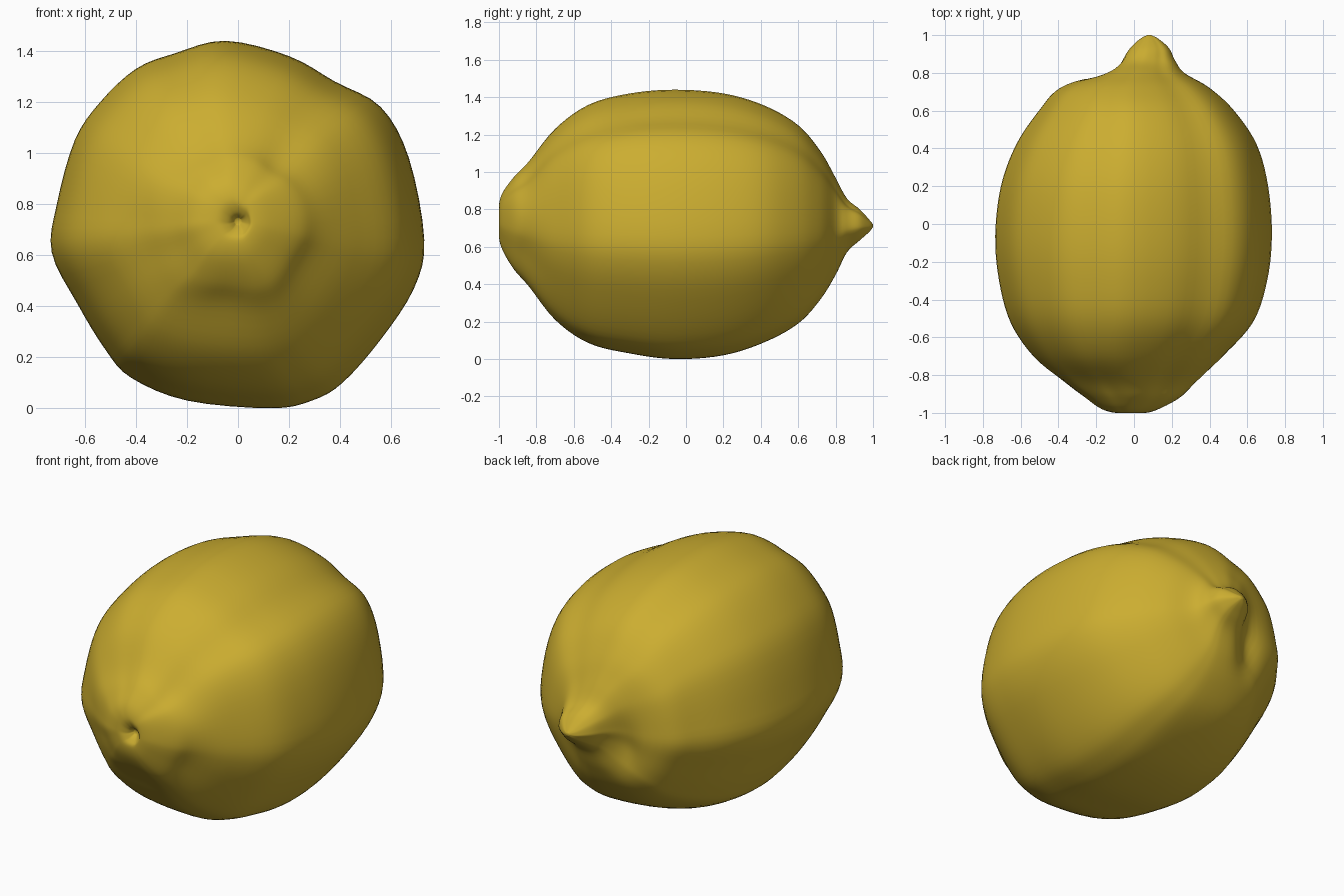
import bpy, bmesh, math
from mathutils import Vector

if "Cube" in bpy.data.objects:
    bpy.data.objects.remove(bpy.data.objects["Cube"])

# Rings along the fruit: y, x left, x right, z bottom, z top
RINGS = [
    (-0.955, -0.012, 0.012, 0.72, 0.745),
    (-0.985, -0.04, 0.04, 0.69, 0.77),
    (-1.00, -0.09, 0.06, 0.655, 0.82),
    (-0.98, -0.17, 0.13, 0.58, 0.89),
    (-0.92, -0.26, 0.24, 0.48, 0.97),
    (-0.84, -0.37, 0.32, 0.39, 1.05),
    (-0.70, -0.53, 0.47, 0.21, 1.23),
    (-0.52, -0.65, 0.63, 0.085, 1.36),
    (-0.30, -0.71, 0.705, 0.03, 1.42),
    (-0.06, -0.73, 0.73, 0.00, 1.44),
    (0.20, -0.70, 0.71, 0.02, 1.42),
    (0.42, -0.62, 0.65, 0.09, 1.355),
    (0.60, -0.50, 0.53, 0.19, 1.25),
    (0.72, -0.39, 0.40, 0.32, 1.11),
    (0.80, -0.19, 0.26, 0.45, 0.97),
    (0.86, -0.09, 0.215, 0.57, 0.86),
    (0.93, -0.03, 0.185, 0.635, 0.80),
    (0.98, 0.03, 0.13, 0.68, 0.745),
    (1.00, 0.07, 0.09, 0.705, 0.72),
]
# Lumpy cross-section seen from the front: x, z
SECTION = [
    (-0.05, 1.44), (0.20, 1.38), (0.38, 1.28), (0.56, 1.18), (0.67, 0.98),
    (0.73, 0.66), (0.69, 0.47), (0.56, 0.27), (0.41, 0.10), (0.29, 0.03),
    (0.13, 0.00), (-0.20, 0.03), (-0.42, 0.12), (-0.52, 0.23), (-0.63, 0.41),
    (-0.73, 0.61), (-0.71, 0.80), (-0.64, 1.05), (-0.54, 1.20),
    (-0.40, 1.33), (-0.25, 1.39),
]


def spline(pts, t, closed=False):
    """Catmull-Rom point at parameter t (in index units)."""
    n = len(pts)
    i = int(math.floor(t))
    f = t - i
    pick = (lambda k: pts[k % n]) if closed else (lambda k: pts[max(0, min(n - 1, k))])
    a, b, c, d = (pick(i + k) for k in (-1, 0, 1, 2))
    return [0.5 * (2 * q + (r - p) * f + (2 * p - 5 * q + 4 * r - s) * f * f
            + (3 * q - p - 3 * r + s) * f ** 3) for p, q, r, s in zip(a, b, c, d)]


SIDES, STEPS = 84, 5
unit = []
for k in range(SIDES):
    x, z = spline(SECTION, k * len(SECTION) / SIDES, True)
    unit.append((x / 0.73, (z - 0.72) / 0.72))

bm = bmesh.new()
loops = []
total = (len(RINGS) - 1) * STEPS
for s in range(total + 1):
    y, xl, xr, zb, zt = spline(RINGS, s / STEPS)
    cx, cz, hw, hh = (xl + xr) / 2, (zb + zt) / 2, (xr - xl) / 2, (zt - zb) / 2
    loop = []
    for ux, uz in unit:
        a = math.atan2(uz, ux)
        # shallow flutes gathered round both ends
        front = math.exp(-((y + 0.86) / 0.09) ** 2) * 0.035
        back = math.exp(-((y - 0.84) / 0.07) ** 2) * 0.05
        r = 1 + front * math.sin(5 * a + 0.6) + back * math.sin(3 * a + 1.2)
        px, pz = cx + hw * ux * r, cz + hh * uz * r
        # crease beside the nipple
        py = y
        if y > 0.5:
            d2 = ((px + 0.13) / 0.09) ** 2 + ((pz - 0.62) / 0.17) ** 2
            py -= 0.05 * math.exp(-d2)
        loop.append(bm.verts.new((px, py, pz)))
    loops.append(loop)
for l0, l1 in zip(loops, loops[1:]):
    for k in range(SIDES):
        j = (k + 1) % SIDES
        bm.faces.new((l0[k], l0[j], l1[j], l1[k]))
bm.faces.new(loops[0])
bm.faces.new(loops[-1])
bmesh.ops.recalc_face_normals(bm, faces=bm.faces)

# Stand on the ground
low = min(v.co.z for v in bm.verts)
bmesh.ops.translate(bm, verts=bm.verts, vec=Vector((0, 0, -low)))

mesh = bpy.data.meshes.new("lemon")
bm.to_mesh(mesh)
bm.free()
for p in mesh.polygons:
    p.use_smooth = True
lemon = bpy.data.objects.new("lemon", mesh)
bpy.context.collection.objects.link(lemon)

# Peel colour
peel = bpy.data.materials.new("lemon yellow")
peel.diffuse_color = (0.60, 0.42, 0.03, 1)
peel.use_nodes = True
peel.node_tree.nodes["Principled BSDF"].inputs["Base Color"].default_value = peel.diffuse_color
mesh.materials.append(peel)
